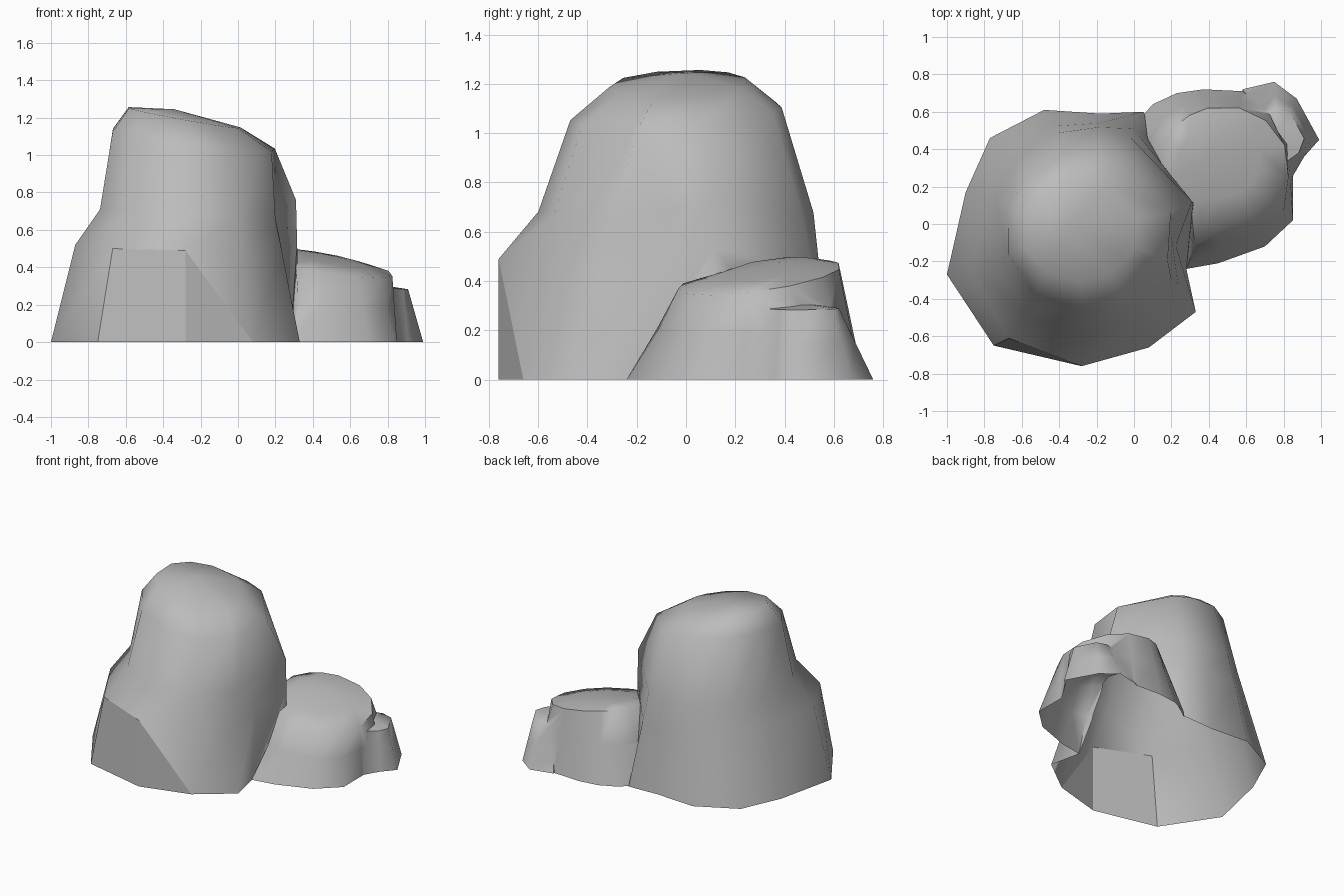
import bpy
import bmesh
import math
from mathutils import Vector

default_cube = bpy.data.objects.get("Cube")
if default_cube:
    bpy.data.objects.remove(default_cube, do_unlink=True)

# One plain stone colour
stone = bpy.data.materials.new("grey stone")
stone.use_nodes = True
stone_colour = (0.5, 0.5, 0.5, 1)
stone.diffuse_color = stone_colour
stone.node_tree.nodes["Principled BSDF"].inputs["Base Color"].default_value = stone_colour


def ground_ring(outline):
    """Turn a flat outline into a ring of points on the ground."""
    return [Vector((x, y, 0)) for x, y in outline]


def oval_ring(base, centre, radius, tilt):
    """Tilted oval with one point facing each point of the base ring."""
    middle = Vector(centre)
    ring = []
    for point in base:
        angle = math.atan2(point.y - middle.y, point.x - middle.x)
        dx = radius[0] * math.cos(angle)
        dy = radius[1] * math.sin(angle)
        ring.append(middle + Vector((dx, dy, dx * tilt[0] + dy * tilt[1])))
    return ring


def blend_ring(lower, upper, amount):
    """Ring part of the way between two others."""
    return [a.lerp(b, amount) for a, b in zip(lower, upper)]


def build_rock(name, rings, peak, slant_column=None):
    """Loft the rings into a closed rock whose root reaches below the ground."""
    root = [point - Vector((0, 0, .1)) for point in rings[0]]
    bm = bmesh.new()
    rows = [[bm.verts.new(point) for point in ring] for ring in [root] + rings]
    count = len(root)
    for level, (low, high) in enumerate(zip(rows, rows[1:])):
        for i in range(count):
            j = (i + 1) % count
            if level == 1 and i == slant_column:
                # Slanting edge of the broken face
                bm.faces.new((low[i], low[j], high[i]))
                bm.faces.new((low[j], high[j], high[i]))
            else:
                bm.faces.new((low[i], low[j], high[j], high[i]))
    bm.faces.new(list(reversed(rows[0])))
    top = bm.verts.new(peak)
    for i in range(count):
        bm.faces.new((rows[-1][i], rows[-1][(i + 1) % count], top))
    mesh = bpy.data.meshes.new(name)
    bm.to_mesh(mesh)
    bm.free()
    mesh.materials.append(stone)
    rock = bpy.data.objects.new(name, mesh)
    bpy.context.collection.objects.link(rock)
    return rock


# Tall boulder: broad foot, front ledge, upright shaft and tilted crown
tall_foot = ground_ring([
    (-1, -.27), (-.75, -.65), (-.28, -.76), (.08, -.66), (.33, -.47), (.28, -.24),
    (.33, .1), (.05, .6), (-.18, .59), (-.48, .61), (-.77, .46), (-.9, .17)])
tall_waist = oval_ring(tall_foot, (-.24, -.04, .68), (.52, .56), (-.06, 0))
tall_waist[4] = Vector((.2, -.3, .66))
tall_waist[5] = Vector((.2, -.06, .68))
tall_waist[6] = Vector((.31, .12, .76))
tall_ledge = blend_ring(tall_foot, tall_waist, .7)
tall_ledge[0] = Vector((-.87, -.25, .52))
tall_ledge[1] = Vector((-.67, -.61, .5))
tall_ledge[2] = Vector((-.28, -.76, .49))
tall_shoulder = oval_ring(tall_foot, (-.24, -.04, 1.08), (.45, .43), (-.12, .07))
tall_shoulder[4] = Vector((.11, -.22, 1.01))
tall_crown = oval_ring(tall_foot, (-.29, -.03, 1.2), (.31, .28), (-.18, .04))
tall = build_rock("boulder_cluster",
                  [tall_foot, tall_ledge, tall_waist, tall_shoulder, tall_crown],
                  (-.34, 0, 1.245), slant_column=2)

# Low boulder leaning on the side of the tall one
low_foot = ground_ring([
    (.28, -.24), (.45, -.21), (.7, -.12), (.85, .02), (.85, .24), (.86, .45),
    (.78, .66), (.58, .71), (.37, .72), (.23, .7), (.1, .64), (-.02, .5), (.1, .2)])
low_shoulder = oval_ring(low_foot, (.48, .3, .415), (.35, .33), (-.16, .14))
low_crown = oval_ring(low_foot, (.46, .34, .45), (.22, .2), (-.18, .13))
low_belly = blend_ring(low_foot, low_shoulder, .55)
low = build_rock("low_boulder", [low_foot, low_belly, low_shoulder, low_crown],
                 (.44, .38, .475))

# Small spur at the outer back corner
spur_foot = ground_ring([
    (.84, .24), (.91, .36), (.99, .45), (.87, .67), (.75, .76), (.58, .72), (.6, .4)])
spur_top = oval_ring(spur_foot, (.76, .47, .29), (.15, .15), (-.05, 0))
spur_belly = blend_ring(spur_foot, spur_top, .55)
spur = build_rock("corner_spur", [spur_foot, spur_belly, spur_top], (.74, .47, .31))

# Fuse the rocks into one skin
bpy.ops.object.select_all(action="DESELECT")
tall.select_set(True)
bpy.context.view_layer.objects.active = tall
for part in (low, spur):
    fuse = tall.modifiers.new("fuse", "BOOLEAN")
    fuse.operation = "UNION"
    fuse.solver = "EXACT"
    fuse.object = part
    bpy.ops.object.modifier_apply(modifier=fuse.name)
    bpy.data.objects.remove(part, do_unlink=True)

# Trim the roots at ground level, leaving the underside open
bm = bmesh.new()
bm.from_mesh(tall.data)
bmesh.ops.bisect_plane(bm, geom=bm.verts[:] + bm.edges[:] + bm.faces[:], dist=.0001,
                       plane_co=(0, 0, 0), plane_no=(0, 0, 1), clear_inner=True)
bmesh.ops.remove_doubles(bm, verts=bm.verts[:], dist=.004)
bm.to_mesh(tall.data)
bm.free()

# Soft shading everywhere but on the broken front face
bpy.ops.object.shade_smooth_by_angle(angle=math.radians(65))
for face in tall.data.polygons:
    if all(tall.data.vertices[v].co.y < -.6 for v in face.vertices):
        face.use_smooth = False
